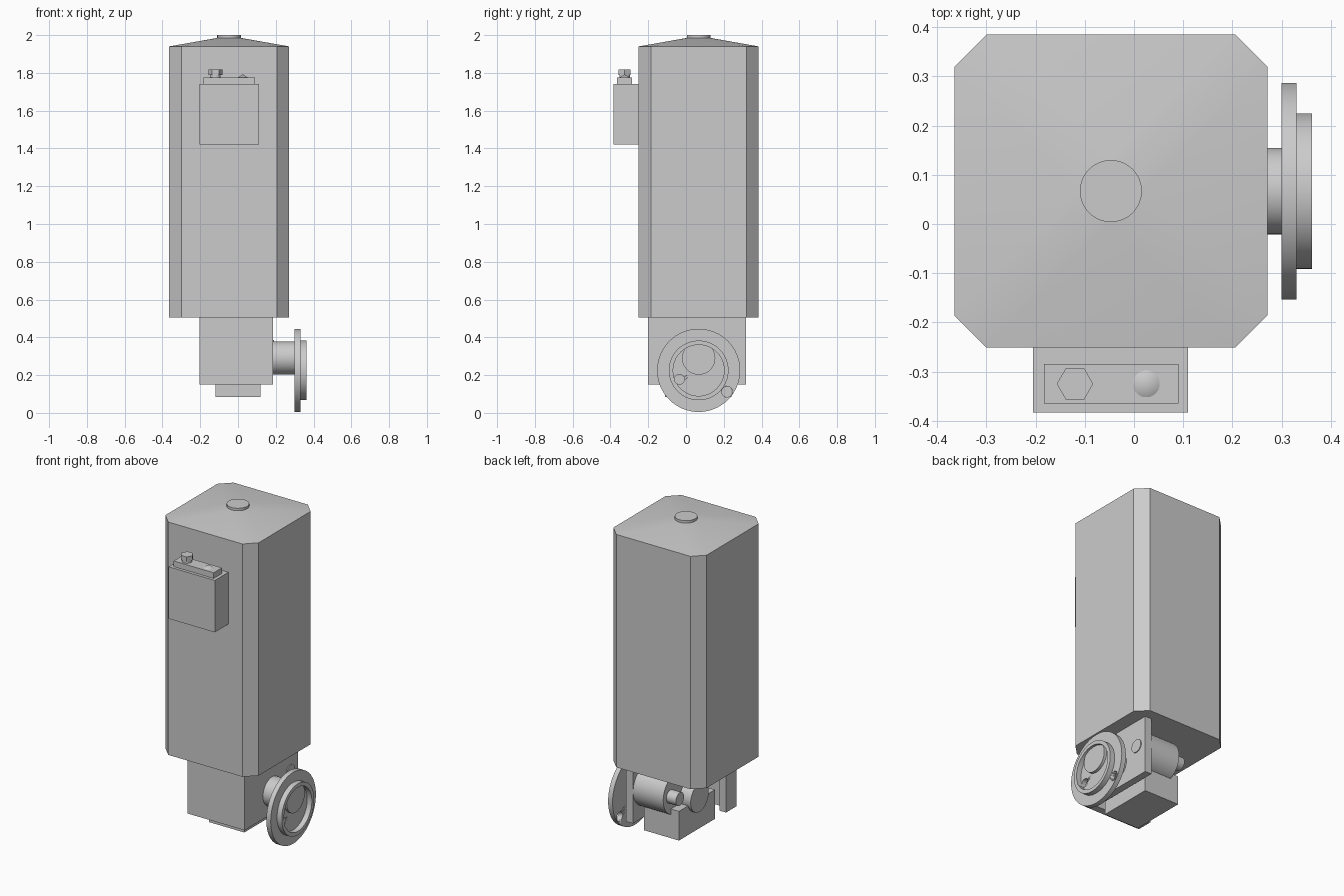
import bpy, bmesh, math
from mathutils import Matrix, Vector

if "Cube" in bpy.data.objects:
    bpy.data.objects.remove(bpy.data.objects["Cube"], do_unlink=True)

grey = bpy.data.materials.new("light_grey")
grey.use_nodes = True
grey.diffuse_color = (0.6, 0.6, 0.6, 1)
bsdf = next(n for n in grey.node_tree.nodes if n.type == "BSDF_PRINCIPLED")
bsdf.inputs["Base Color"].default_value = (0.6, 0.6, 0.6, 1)
bsdf.inputs["Roughness"].default_value = 0.6


def finish(name, bm, smooth=False):
    bmesh.ops.recalc_face_normals(bm, faces=bm.faces[:])
    mesh = bpy.data.meshes.new(name)
    bm.to_mesh(mesh)
    bm.free()
    mesh.materials.append(grey)
    ob = bpy.data.objects.new(name, mesh)
    bpy.context.collection.objects.link(ob)
    if smooth:
        bpy.ops.object.select_all(action="DESELECT")
        ob.select_set(True)
        bpy.context.view_layer.objects.active = ob
        bpy.ops.object.shade_smooth_by_angle(angle=math.radians(30))
    return ob


def box(name, x, y, z):
    bm = bmesh.new()
    bmesh.ops.create_cube(bm, size=1)
    for v in bm.verts:
        v.co = [(a + b) / 2 + c * (b - a) for (a, b), c in zip((x, y, z), v.co)]
    return finish(name, bm)


def lathe(name, profile, centre, axis="Z", sides=48):
    """Revolve closed (radius, height) outline around an axis."""
    bm = bmesh.new()
    rings = []
    for r, h in profile:
        n = 1 if r == 0 else sides
        rings.append([bm.verts.new((r * math.cos(2 * math.pi * i / sides),
                                    r * math.sin(2 * math.pi * i / sides), h)) for i in range(n)])
    for a, b in zip(rings, rings[1:]):
        for i in range(sides):
            j = (i + 1) % sides
            quad = [a[i % len(a)], a[j % len(a)], b[j % len(b)], b[i % len(b)]]
            bm.faces.new(list(dict.fromkeys(quad)))
    if axis == "X":
        bm.transform(Matrix.Rotation(math.pi / 2, 4, "Y"))
    bm.transform(Matrix.Translation(centre))
    return finish(name, bm, sides > 8)


def rod(name, r, x0, x1, y, z):
    return lathe(name, [(0, x0), (r, x0), (r, x1), (0, x1)], (0, y, z), "X")


def post(name, r, z0, z1, x, y, sides=48):
    return lathe(name, [(0, z0), (r, z0), (r, z1), (0, z1)], (x, y, 0), sides=sides)


# Tower with chamfered corners
CX, CY, HALF, CUT = -0.047, 0.067, 0.318, 0.065


def octagon(z):
    inner = HALF - CUT
    pts = [(HALF, -inner), (HALF, inner), (inner, HALF), (-inner, HALF),
           (-HALF, inner), (-HALF, -inner), (-inner, -HALF), (inner, -HALF)]
    return [Vector((CX + x, CY + y, z)) for x, y in pts]


bm = bmesh.new()
low = [bm.verts.new(p) for p in octagon(0.505)]
top = [bm.verts.new(p) for p in octagon(1.94)]
bm.faces.new(low)
bm.faces.new(top)
for i in range(8):
    j = (i + 1) % 8
    bm.faces.new((low[i], low[j], top[j], top[i]))
finish("tower", bm)

# Shallow roof lofted from the octagon to a round opening
bm = bmesh.new()
for p in octagon(1.94):
    bm.verts.new(p)
for i in range(48):
    a = 2 * math.pi * i / 48
    bm.verts.new((CX + 0.063 * math.cos(a), CY + 0.063 * math.sin(a), 1.985))
bmesh.ops.convex_hull(bm, input=bm.verts[:])
finish("roof", bm, True)
post("roof_cap", 0.063, 1.97, 2.0, CX, CY)

# Control box on the front
box("control_box", (-0.205, 0.11), (-0.383, -0.245), (1.42, 1.74))
box("control_box_lid", (-0.183, 0.09), (-0.365, -0.285), (1.735, 1.775))
post("plug_stem", 0.028, 1.77, 1.815, -0.12, -0.325)
post("plug_hex", 0.037, 1.79, 1.818, -0.12, -0.325, sides=6)
lathe("lid_cone", [(0, 1.772), (0.032, 1.772), (0, 1.792)], (0.025, -0.325, 0))

# Lower housing, open at the back
box("housing_front", (-0.203, 0.185), (-0.2, -0.155), (0.15, 0.51))
box("housing_left_plate", (0.14, 0.185), (-0.2, 0.318), (0.15, 0.51))
box("housing_right_flange", (-0.203, -0.158), (-0.2, -0.1), (0.15, 0.51))
box("gear_block", (-0.12, 0.12), (-0.11, 0.24), (0.085, 0.265))

# Shafts through the housing
rod("main_shaft", 0.088, -0.14, 0.347, 0.067, 0.29)
rod("motor_drum", 0.125, -0.065, 0.15, 0.19, 0.345)
rod("pin_shaft", 0.04, -0.13, 0.19, 0.245, 0.345)

# Eccentric wheel with raised ring and drilled holes
wheel = lathe("wheel", [(0, 0.3), (0.22, 0.3), (0.22, 0.33), (0.158, 0.33), (0.158, 0.362),
                        (0.135, 0.362), (0.135, 0.33), (0, 0.33)], (0, 0.067, 0.225), "X", 64)
for i, (y, z, r) in enumerate([(-0.035, 0.178, 0.026), (0.217, 0.112, 0.028)]):
    cutter = rod(f"hole_cutter_{i}", r, 0.25, 0.4, y, z)
    cutter.hide_render = True
    cutter.hide_set(True)
    mod = wheel.modifiers.new("hole", "BOOLEAN")
    mod.operation = "DIFFERENCE"
    mod.solver = "EXACT"
    mod.object = cutter
